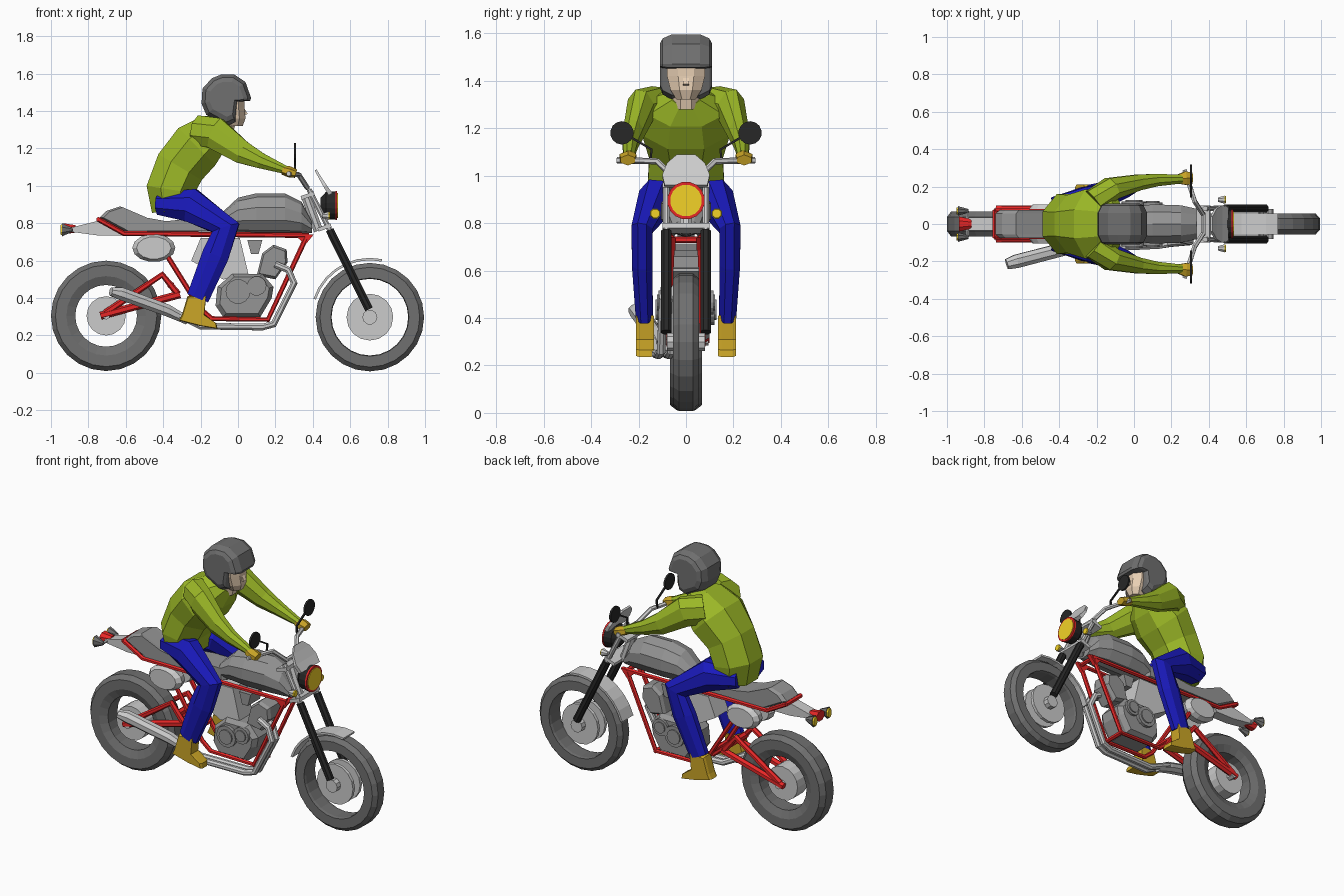
import bpy, bmesh
from math import sin, cos, pi, radians
from mathutils import Vector

COL = dict(red=(.8, .02, .02, 1), green=(.33, .48, .02, 1), blue=(.01, .01, .5, 1),
           amber=(.9, .65, .02, 1), leather=(.6, .38, .02, 1), skin=(.8, .62, .45, 1),
           black=(.02, .02, .02, 1), dark=(.16, .16, .16, 1), mid=(.3, .3, .3, 1))
MATS = {}


def build(name, rings, col=None, mirror=False, loop=False):
    """Bridge equal-length rings of points; cap the ends or close the loop."""
    bm = bmesh.new()
    vs = [[bm.verts.new(p) for p in r] for r in rings]
    n = len(vs[0])
    for i in range(len(vs) if loop else len(vs) - 1):
        a, b = vs[i], vs[(i + 1) % len(vs)]
        for j in range(n):
            bm.faces.new((a[j], a[(j + 1) % n], b[(j + 1) % n], b[j]))
    if not loop:
        bm.faces.new(vs[0])
        bm.faces.new(vs[-1])
    bmesh.ops.recalc_face_normals(bm, faces=bm.faces)
    me = bpy.data.meshes.new(name)
    bm.to_mesh(me)
    bm.free()
    ob = bpy.data.objects.new(name, me)
    bpy.context.collection.objects.link(ob)
    if col:
        if col not in MATS:
            MATS[col] = bpy.data.materials.new(col)
            MATS[col].diffuse_color = COL[col]
        me.materials.append(MATS[col])
    if mirror:
        m = ob.modifiers.new("mirror", 'MIRROR')
        m.use_axis = (False, True, False)
    return ob


def limb(name, secs, col=None, mirror=False, n=8, ref=(0, 1, 0), d=None):
    """Loft of n-sided sections (x, y, z, half width, half depth) along a path."""
    P = [Vector(s[:3]) for s in secs]
    k = 1 / cos(pi / n)
    rings = []
    for i, s in enumerate(secs):
        a = (P[i] - P[i - 1]).normalized() if i else Vector()
        b = (P[i + 1] - P[i]).normalized() if i < len(P) - 1 else Vector()
        t = Vector(d) if d else (a + b).normalized()
        u = Vector(ref) - t * t.dot(Vector(ref))
        u.normalize()
        v = t.cross(u)
        rings.append([P[i] + u * s[3] * k * cos(2 * pi * (j + .5) / n)
                      + v * s[4] * k * sin(2 * pi * (j + .5) / n) for j in range(n)])
    return build(name, rings, col, mirror)


def tube(name, pts, r, col=None, mirror=False, n=6, ref=(0, 1, 0)):
    return limb(name, [(*p, r, r) for p in pts], col, mirror, n, ref)


def puff(name, prof, steps, col=None, mirror=False):
    """Side profile (x, z) repeated at (y, scale) steps."""
    cx = sum(p[0] for p in prof) / len(prof)
    cz = sum(p[1] for p in prof) / len(prof)
    return build(name, [[(cx + (x - cx) * s, y, cz + (z - cz) * s) for x, z in prof]
                        for y, s in steps], col, mirror)


def slab(name, prof, y0, y1, col=None, mirror=False):
    return puff(name, prof, [(y0, 1), (y1, 1)], col, mirror)


def disc(name, x, z, r, y0, y1, col=None, mirror=False, n=16):
    return slab(name, [(x + r * cos(2 * pi * i / n), z + r * sin(2 * pi * i / n))
                       for i in range(n)], y0, y1, col, mirror)


def tyre(name, x, z, r, ri, w, n=24):
    sec = [(ri, -.7 * w), (r * .72, -w), (r * .92, -w), (r, -.55 * w),
           (r, .55 * w), (r * .92, w), (r * .72, w), (ri, .7 * w)]
    build(name, [[(x + q * cos(2 * pi * i / n), y, z + q * sin(2 * pi * i / n))
                  for q, y in sec] for i in range(n)], "dark", loop=True)


# Wheels
RX, RZ, FX, FZ = -.705, .305, .705, .298
tyre("rear_tyre", RX, RZ, .295, .165, .068)
tyre("front_tyre", FX, FZ, .29, .205, .055)
disc("rear_hub", RX, RZ, .105, -.05, .05)
disc("front_brake_disc", FX, FZ, .125, .025, .045, None, True)
disc("front_hub", FX, FZ, .04, -.08, .08, n=10)
arc = [radians(a) for a in range(78, 163, 12)]
slab("front_fender", [(FX + .317 * cos(a), FZ + .317 * sin(a)) for a in arc]
     + [(FX + .304 * cos(a), FZ + .304 * sin(a)) for a in reversed(arc)], -.055, .055)

# Fork and steering
tube("fork_lower", [(.49, .083, .765), (.70, .083, .34)], .022, "black", True, 8)
tube("fork_upper", [(.38, .083, .98), (.49, .083, .765)], .014, None, True, 8)
for nm, x, z in (("top_yoke", .385, .955), ("lower_yoke", .475, .785)):
    slab(nm, [(x - .045, z - .03), (x + .025, z - .005), (x + .02, z + .015), (x - .05, z - .01)], -.1, .1)
tube("steering_stem", [(.36, 0, .95), (.43, 0, .76)], .025, None, n=8)
tube("handlebar", [(.37, 0, .99), (.37, .05, .99), (.325, .12, 1.06), (.27, .29, 1.065)],
     .012, None, True, ref=(1, 0, 0))
tube("mirror_stalk", [(.305, .15, 1.06), (.305, .145, 1.11), (.305, .23, 1.16)], .005, "black", True, 4, (1, 0, 0))
limb("mirror", [(.299, .27, 1.18, .048, .048), (.311, .27, 1.18, .048, .048)], "black", True, 14)

# Headlight, screen, front indicators
limb("headlight_shell", [(.44, 0, .895, .04, .04), (.47, 0, .895, .072, .072),
                         (.52, 0, .895, .076, .076)], "black", n=16)
limb("headlight_rim", [(.52, 0, .895, .078, .078), (.53, 0, .895, .078, .078)], "red", n=16)
limb("headlight_lens", [(.525, 0, .895, .066, .066), (.534, 0, .895, .066, .066)], "amber", n=16)
limb("wind_screen", [(.415, 0, 1.085, .04, .006), (.435, 0, 1.05, .08, .007), (.465, 0, 1.0, .1, .009),
                     (.495, 0, .955, .09, .012)], None, n=4, d=(.5, 0, -.86))
limb("front_indicator", [(.45, .13, .84, .012, .012), (.485, .13, .84, .022, .022)], None, True)
limb("front_indicator_lens", [(.485, .13, .84, .02, .02), (.493, .13, .84, .018, .018)], "amber", True)

# Tank and seat
limb("fuel_tank", [(-.09, 0, .80, .07, .05), (0, 0, .842, .093, .09), (.1, 0, .85, .105, .105),
                   (.25, 0, .85, .1, .105), (.34, 0, .828, .08, .082), (.395, 0, .78, .055, .03)],
     "mid", d=(1, 0, 0), n=10)
puff("seat", [(-.705, .865), (-.63, .89), (-.49, .83), (-.38, .81), (-.2, .83), (-.04, .83),
              (-.04, .755), (-.6, .755), (-.74, .83)],
     [(-.075, .93), (-.055, 1), (.055, 1), (.075, .93)], "mid")

# Tail
slab("tail_fender", [(-.9, .775), (-.74, .815), (-.6, .755), (-.62, .735), (-.75, .735), (-.9, .755)],
     -.035, .035)
tube("tail_indicator_bar", [(-.89, -.07, .765), (-.89, .07, .765)], .008, None, ref=(1, 0, 0))
limb("tail_indicator", [(-.885, .07, .765, .01, .01), (-.94, .07, .765, .025, .035)], "dark", True)
limb("tail_indicator_lens", [(-.94, .07, .765, .02, .028), (-.95, .07, .765, .018, .026)], "amber", True)
limb("tail_lamp", [(-.87, 0, .77, .025, .02), (-.935, 0, .77, .04, .03)], "red")

# Frame
tube("frame_rail", [(.38, .06, .735), (-.61, .07, .745), (-.745, .07, .82)], .012, "red", True)
tube("frame_cradle", [(.37, .06, .735), (.16, .07, .285), (-.14, .07, .29), (-.2, .07, .34),
                      (-.4, .07, .66)], .012, "red", True)
slab("head_gusset", [(.3, .74), (.405, .74), (.36, .685)], .045, .07, "red", True)
for nm, x, z in (("frame_tail_cross", -.745, .82), ("frame_front_cross", .37, .73),
                 ("frame_low_cross", .16, .285), ("frame_pivot_cross", -.24, .4)):
    tube(nm, [(x, -.075, z), (x, .075, z)], .012, "red", ref=(1, 0, 0))
tube("swingarm", [(-.735, .08, .305), (-.31, .08, .42)], .018, "red", True)
tube("swingarm_brace", [(-.71, .08, .32), (-.405, .08, .525), (-.32, .08, .42)], .016, "red", True)
tube("swingarm_cross", [(-.36, -.08, .47), (-.36, .08, .47)], .018, "red", ref=(1, 0, 0))
tube("rear_axle", [(RX, -.095, RZ), (RX, .095, RZ)], .018, ref=(1, 0, 0))

# Engine
puff("crankcase", [(-.11, .46), (-.03, .53), (.13, .53), (.19, .46), (.18, .40), (.12, .30), (-.08, .30), (-.12, .36)],
     [(-.1, .85), (-.07, 1), (.07, 1), (.1, .85)], "mid")
disc("clutch_cover", 0, .435, .066, .09, .12, "mid", True, 14)
disc("clutch_cap", 0, .435, .045, .12, .128, "mid", True, 14)
disc("timing_cover", .1, .465, .052, .09, .115, "mid", True, 14)
disc("timing_cap", .1, .465, .035, .115, .122, "mid", True, 14)
slab("rear_cylinder", [(-.2, .72), (.01, .72), (.06, .51), (-.08, .5), (-.25, .6)], -.065, .065)
puff("front_cylinder", [(.1, .52), (.13, .64), (.19, .685), (.26, .66), (.265, .59), (.2, .5)],
     [(-.07, .85), (-.05, 1), (.05, 1), (.07, .85)], "mid")
slab("carburettor", [(.05, .71), (.13, .71), (.11, .635), (.07, .635)], -.06, .06, "mid")
n = 14
puff("side_cover", [(-.45 + .115 * cos(2 * pi * i / n), .668 + .075 * sin(2 * pi * i / n)) for i in range(n)],
     [(.03, .9), (.075, 1), (.105, .8)], None, True)

# Exhaust on the right-hand side
for i, o in enumerate((0, .045)):
    tube(f"exhaust_pipe_{i + 1}", [(.2, -.03 - o, .58), (.27, -.04 - o, .55), (.3, -.05 - o, .48),
                                  (.19, -.06 - o, .26), (.13, -.07 - o, .245), (-.2, -.085 - o, .25),
                                  (-.36, -.11 - o * .5, .33)], .018, n=8)
limb("muffler", [(-.27, -.11, .28, .025, .022), (-.38, -.135, .335, .035, .032),
                 (-.63, -.2, .425, .036, .034), (-.68, -.215, .435, .028, .022)])

# Rider's body
limb("jacket", [(-.35, 0, .865, .14, .11), (-.36, 0, .98, .16, .13), (-.31, 0, 1.1, .155, .135),
                (-.22, 0, 1.21, .185, .14), (-.125, 0, 1.29, .16, .105), (-.06, 0, 1.335, .06, .05)], "green")
limb("sleeve", [(-.21, .12, 1.295, .07, .08), (-.12, .19, 1.28, .06, .085), (.02, .222, 1.18, .042, .062),
                (.12, .235, 1.135, .033, .042), (.255, .24, 1.085, .023, .022)], "green", True)
limb("glove", [(.24, .24, 1.085, .025, .022), (.275, .245, 1.075, .036, .026),
               (.31, .245, 1.065, .03, .02)], "leather", True, 6)
limb("trouser_leg", [(-.42, .07, .905, .075, .06), (-.25, .125, .895, .075, .09), (-.065, .185, .775, .045, .075),
                     (-.12, .185, .63, .043, .072), (-.215, .175, .40, .036, .06)], "blue", True)
puff("boot", [(-.27, .41), (-.17, .415), (-.18, .31), (-.115, .265), (-.11, .235), (-.2, .25), (-.315, .28), (-.3, .31)],
     [(.135, .94), (.15, 1), (.195, 1), (.21, .94)], "leather", True)

# Head
puff("helmet", [(-.14, 1.575), (-.09, 1.595), (-.02, 1.595), (.04, 1.555), (.07, 1.47), (.065, 1.455),
                (0, 1.45), (-.015, 1.34), (-.06, 1.32), (-.17, 1.38), (-.195, 1.44), (-.19, 1.52)],
     [(-.11, .68), (-.098, .86), (-.06, 1), (.06, 1), (.098, .86), (.11, .68)], "dark")
limb("face", [(-.02, 0, 1.32, .04, .045), (-.015, 0, 1.36, .065, .055), (-.02, 0, 1.42, .08, .055),
              (-.02, 0, 1.47, .08, .055)], "skin", d=(0, 0, 1))
limb("neck", [(-.08, 0, 1.29, .055, .055), (-.06, 0, 1.38, .055, .055)], "skin")
slab("nose", [(.03, 1.42), (.052, 1.385), (.03, 1.375)], -.013, .013, "skin")
